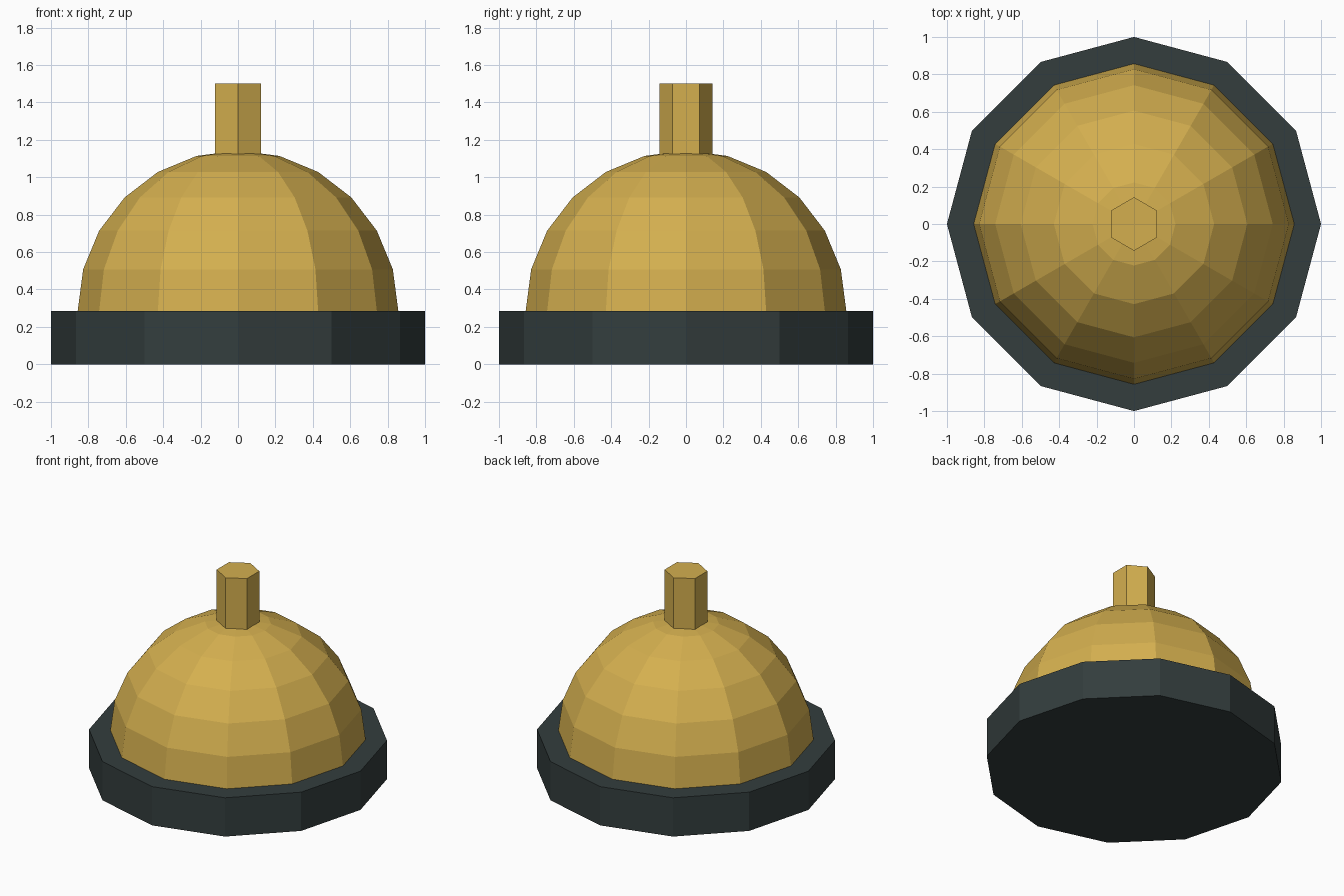
import bpy, bmesh, math

if "Cube" in bpy.data.objects:
    bpy.data.objects.remove(bpy.data.objects["Cube"])


def material(name, rgb):
    m = bpy.data.materials.new(name)
    m.diffuse_color = (*rgb, 1)
    m.use_nodes = True
    m.node_tree.nodes["Principled BSDF"].inputs["Base Color"].default_value = m.diffuse_color
    return m


gold = material("warm_gold", (0.658, 0.429, 0.078))
dark = material("dark_slate", (0.033, 0.047, 0.047))


def lathe(name, profile, sides, mat, turn=0.0):
    """Flat-shaded solid of revolution from (radius, z) points, bottom to top."""
    bm = bmesh.new()
    rings = []
    for r, z in profile:
        if r < 1e-5:
            rings.append([bm.verts.new((0, 0, z))] * sides)
            continue
        rings.append([bm.verts.new((r * math.cos(turn + math.tau * i / sides),
                                    r * math.sin(turn + math.tau * i / sides), z))
                      for i in range(sides)])
    for a, b in zip(rings, rings[1:]):
        for i in range(sides):
            j = (i + 1) % sides
            bm.faces.new(list(dict.fromkeys((a[i], a[j], b[j], b[i]))))
    bm.faces.new(rings[0][::-1])
    if profile[-1][0] > 1e-5:
        bm.faces.new(rings[-1])
    bmesh.ops.recalc_face_normals(bm, faces=bm.faces)
    mesh = bpy.data.meshes.new(name)
    bm.to_mesh(mesh)
    bm.free()
    mesh.materials.append(mat)
    obj = bpy.data.objects.new(name, mesh)
    bpy.context.collection.objects.link(obj)
    return obj


BASE_TOP, DOME_R = 0.286, 0.857

# Twelve-sided base plate
lathe("base", [(1.0, 0), (1.0, BASE_TOP)], 12, dark)

# Faceted hemisphere, 15 degrees per band
arc = [math.radians(15 * i) for i in range(7)]
lathe("dome", [(DOME_R * math.cos(a), BASE_TOP + DOME_R * math.sin(a)) for a in arc],
      12, gold)

# Hexagonal plunger on top, corners towards front and back
lathe("plunger", [(0.143, 1.07), (0.143, 1.5)], 6, gold, math.pi / 2)
